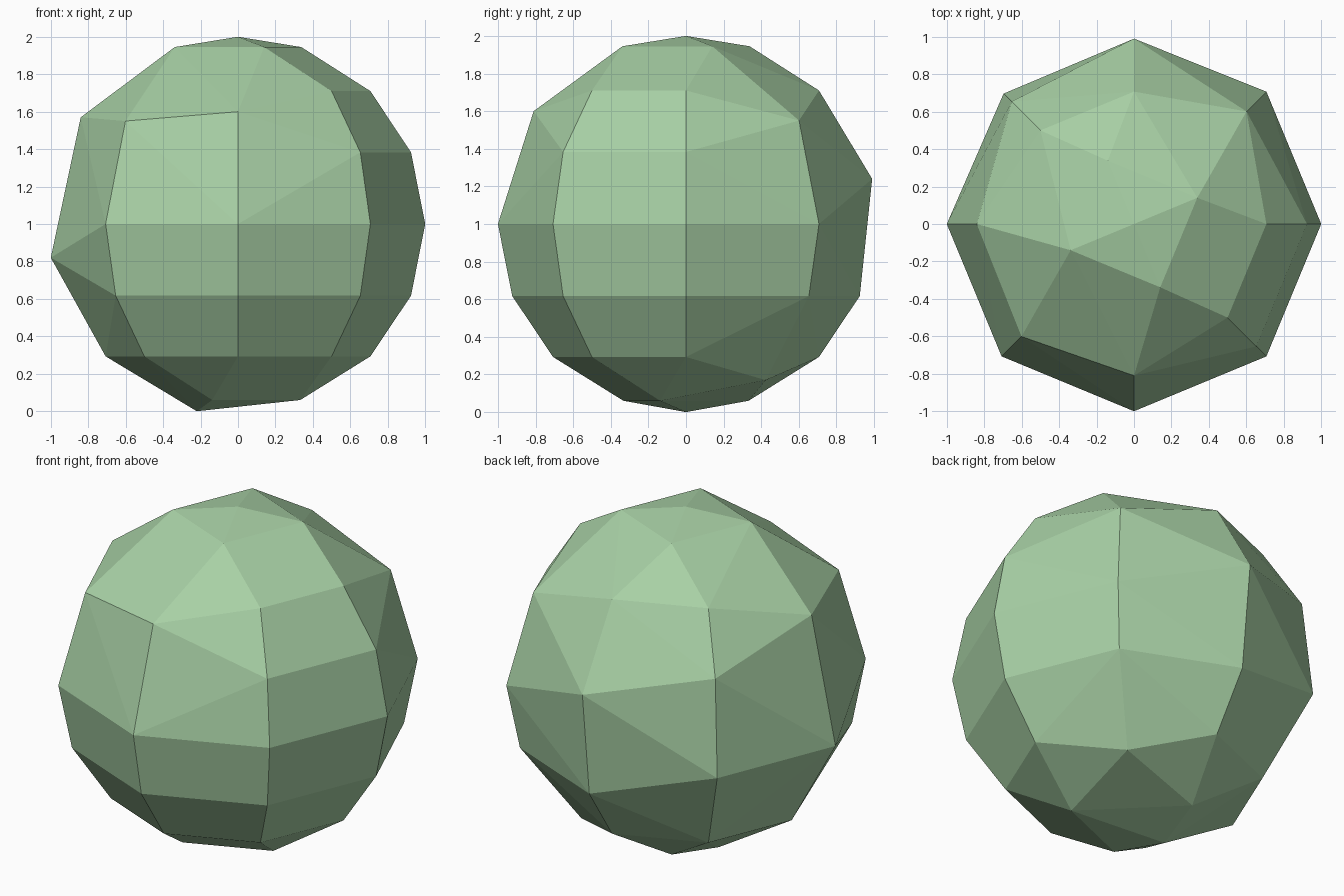
import bpy, bmesh
from math import sin, cos, radians

if "Cube" in bpy.data.objects:
    bpy.data.objects.remove(bpy.data.objects["Cube"])

# Faceted ball: an 8-sided sphere whose corners are partly merged.
# Rings of the full sphere as (radius, height)
HI, UP, MID, LOW, BASE = (0.707, 1.71), (0.924, 1.383), (1, 1), (0.924, 0.617), (0.707, 0.293)

# Corners on each column, by azimuth in degrees; other pairs are merged corners
columns = {
    0: [HI, UP, MID, LOW, BASE],
    45: [(0.85, 1.55), MID, LOW],
    90: [HI, (0.99, 1.24), LOW, BASE],
    135: [HI, UP, (0.985, 0.81), BASE],
    180: [(0.84, 1.57), (1.0, 0.82), BASE],
    225: [(0.85, 1.55), MID, LOW, BASE],
    270: [(0.81, 1.6), MID, LOW, BASE],
    315: [HI, UP, MID, LOW, BASE],
    46.5: [(0.585, 0.17)],
}
# Small rings round the two poles
for a in (22.5, 112.5, 202.5, 292.5):
    columns[a] = [(0.366, 1.945)]
for a in (112.5, 247.5, 337.5):
    columns.setdefault(a, []).append((0.36, 0.06))

bm = bmesh.new()
for a, corners in columns.items():
    for r, z in corners:
        bm.verts.new((r * cos(radians(a)), r * sin(radians(a)), z))
bm.verts.new((0, 0, 2))         # top pole
bm.verts.new((-0.22, 0, 0))     # shifted bottom pole

# Skin the corners with flat facets
bmesh.ops.convex_hull(bm, input=bm.verts[:])
bmesh.ops.dissolve_limit(bm, angle_limit=radians(0.5), verts=bm.verts[:], edges=bm.edges[:])
bmesh.ops.recalc_face_normals(bm, faces=bm.faces[:])

mesh = bpy.data.meshes.new("faceted_ball")
bm.to_mesh(mesh)
bm.free()
ball = bpy.data.objects.new("faceted_ball", mesh)
bpy.context.collection.objects.link(ball)

green = bpy.data.materials.new("soft green")
green.diffuse_color = (0.39, 0.63, 0.376, 1)
green.use_nodes = True
green.node_tree.nodes["Principled BSDF"].inputs["Base Color"].default_value = green.diffuse_color
mesh.materials.append(green)
